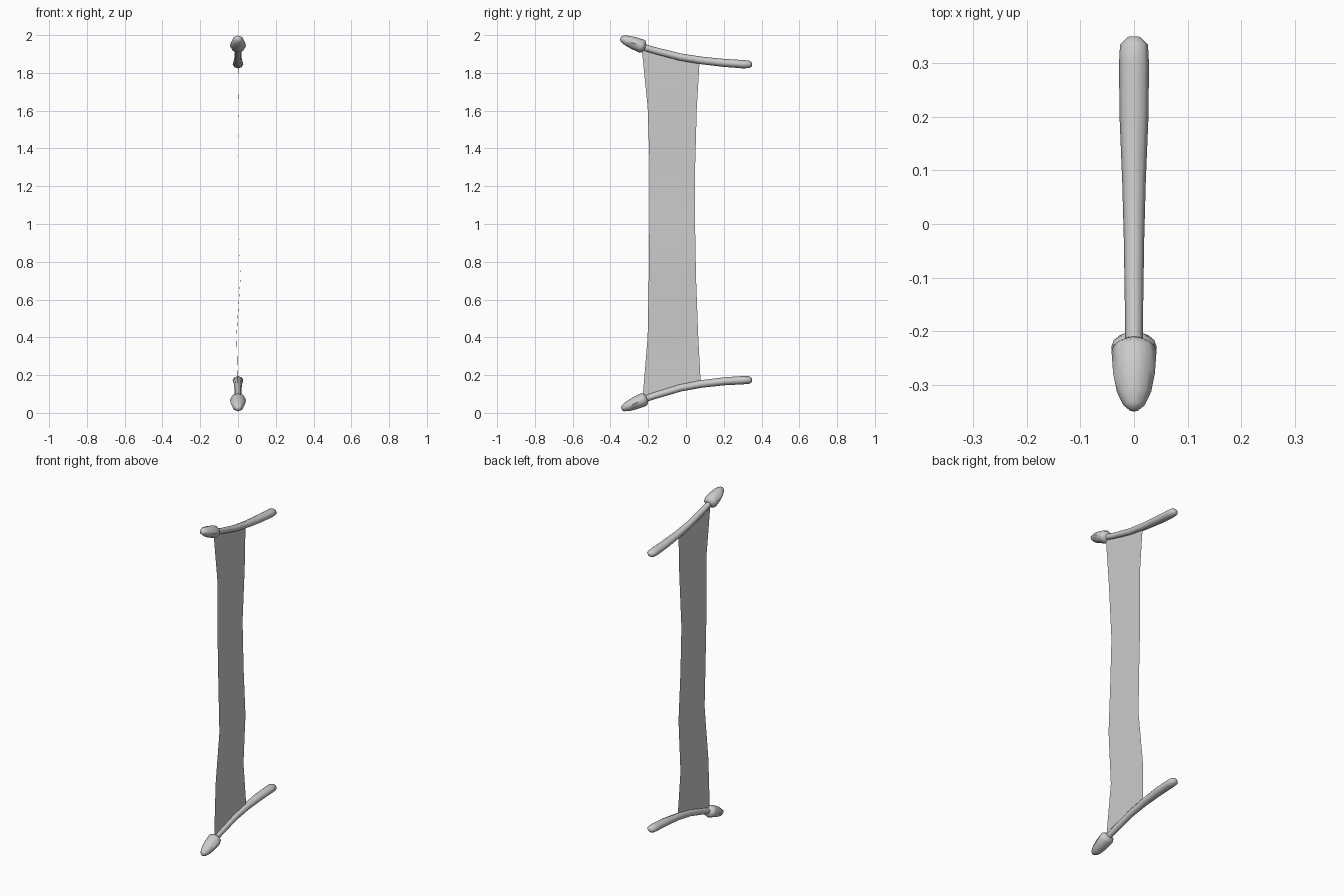
import bpy, bmesh, math
from mathutils import Vector

if "Cube" in bpy.data.objects:
    bpy.data.objects.remove(bpy.data.objects["Cube"])

SIDES = 8


def finish(name, bm, smooth_angle):
    bmesh.ops.recalc_face_normals(bm, faces=bm.faces)
    mesh = bpy.data.meshes.new(name)
    bm.to_mesh(mesh)
    bm.free()
    obj = bpy.data.objects.new(name, mesh)
    bpy.context.collection.objects.link(obj)
    bpy.ops.object.select_all(action='DESELECT')
    bpy.context.view_layer.objects.active = obj
    obj.select_set(True)
    bpy.ops.object.shade_smooth_by_angle(angle=math.radians(smooth_angle))
    return obj


def loft(name, stations, smooth_angle=45):
    """Closed tube in the x = 0 plane; stations are (y, z, half width, half height)."""
    bm = bmesh.new()
    centres = [Vector((0, y, z)) for y, z, _, _ in stations]
    rings = []
    for i, (_, _, rx, rn) in enumerate(stations):
        t = (centres[min(i + 1, len(centres) - 1)] - centres[max(i - 1, 0)]).normalized()
        n = Vector((0, -t.z, t.y))
        ring = []
        for k in range(SIDES):
            a = 2 * math.pi * k / SIDES
            ring.append(bm.verts.new(centres[i] + Vector((rx * math.cos(a), 0, 0)) + n * rn * math.sin(a)))
        rings.append(ring)
    for a, b in zip(rings, rings[1:]):
        for k in range(SIDES):
            j = (k + 1) % SIDES
            bm.faces.new((a[k], a[j], b[j], b[k]))
    bm.faces.new(rings[0])
    bm.faces.new(rings[-1])
    return finish(name, bm, smooth_angle)


# Handle radii: (half width, half height) along each rod
ROD_R = [(.016, .017), (.017, .018), (.019, .019), (.022, .020), (.027, .021),
         (.028, .022), (.026, .020), (.012, .010)]
ROD_Y = [-.24, -.16, -.03, .08, .2, .3, .335, .349]
ROD_Z = {"upper": [1.941, 1.917, 1.884, 1.866, 1.853, 1.846, 1.845, 1.844],
         "lower": [.066, .093, .132, .153, .167, .173, .174, .175]}

# Bulbous head: (fraction from tip to base, half width, half height)
HEAD = [(0, .009, .008), (.07, .020, .018), (.27, .032, .027), (.55, .039, .033),
        (.88, .042, .036), (.97, .038, .033), (1.05, .017, .017)]
HEAD_AXIS = {"upper": ((-.347, 1.984), (-.222, 1.937)),
             "lower": ((-.341, .021), (-.213, .075))}

for side in ("upper", "lower"):
    loft(side + "_handle", [(y, z, *r) for y, z, r in zip(ROD_Y, ROD_Z[side], ROD_R)], 60)
    (y0, z0), (y1, z1) = HEAD_AXIS[side]
    loft(side + "_handle_head",
         [(y0 + (y1 - y0) * f, z0 + (z1 - z0) * f, rx, rn) for f, rx, rn in HEAD], 50)

# Hanging sheet: (x, front y, front z, back y, back z) per row
ROWS = [(0, -.235, 1.935, .072, 1.865), (.005, -.203, 1.62, .057, 1.61),
        (-.003, -.192, 1.29, .048, 1.29), (.004, -.194, 1.0, .048, 1.0),
        (.013, -.197, .71, .053, .72), (-.008, -.203, .40, .064, .42),
        (.001, -.230, .075, .078, .155)]
COLS = 4
bm = bmesh.new()
grid = []
for i, (x, ya, za, yb, zb) in enumerate(ROWS):
    sag = (-.012 if i == 0 else .012 if i == len(ROWS) - 1 else 0)
    row = []
    for c in range(COLS + 1):
        f = c / COLS
        z = za + (zb - za) * f + sag * 4 * f * (1 - f)
        row.append(bm.verts.new((x, ya + (yb - ya) * f, z)))
    grid.append(row)
for a, b in zip(grid, grid[1:]):
    for c in range(COLS):
        bm.faces.new((a[c], a[c + 1], b[c + 1], b[c]))
finish("hanging_sheet", bm, 60)
